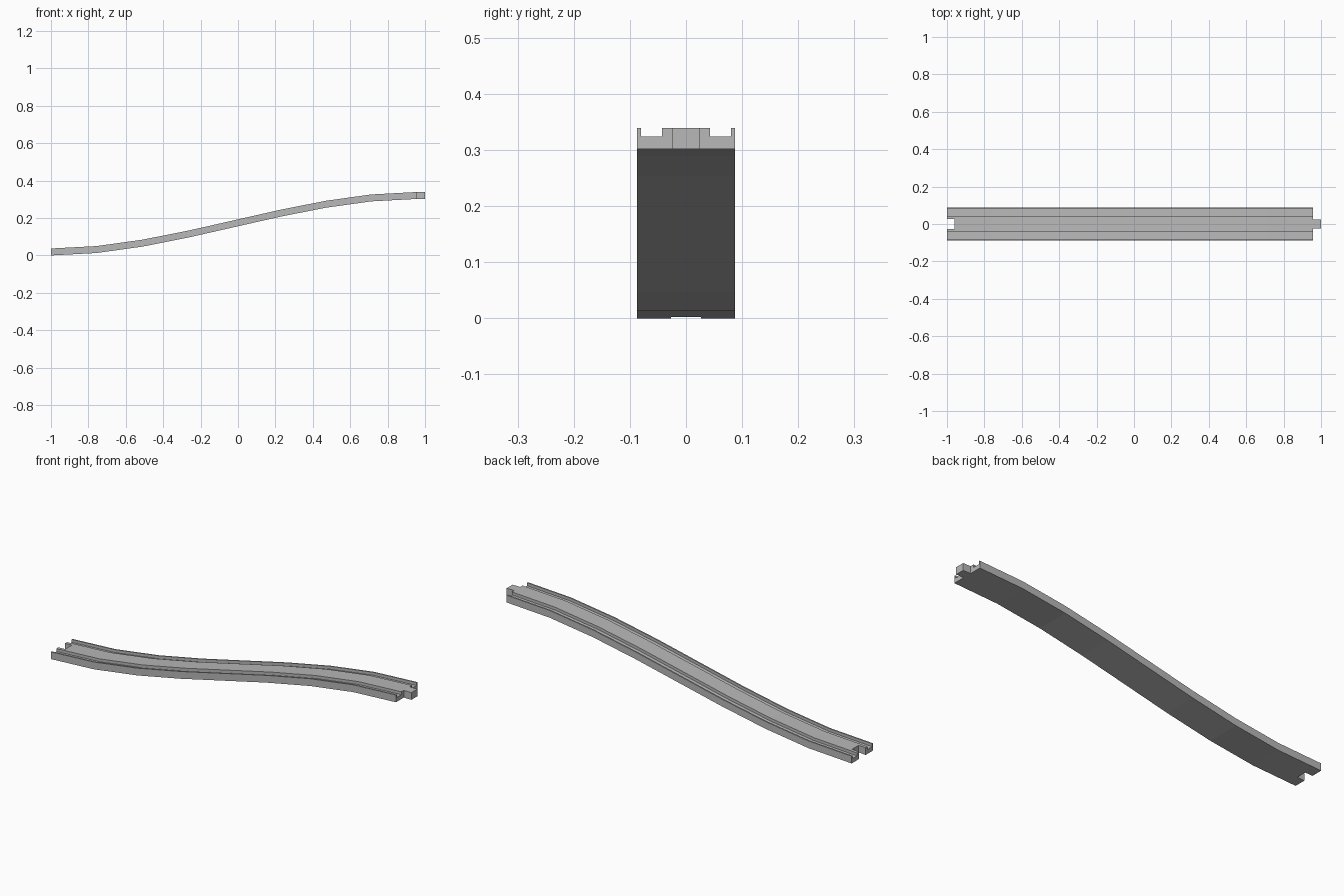
import bpy
import bmesh

cube = bpy.data.objects.get("Cube")
if cube:
    bpy.data.objects.remove(cube, do_unlink=True)

RISE, HEIGHT, FLOOR = 0.302, 0.037, 0.022      # climb, full depth, groove floor
X0, X1, SLOT_X, SEGMENTS = -1.0, 0.957, -0.96, 8
TAB, SLOT, GROOVE_IN, GROOVE_OUT, HALF = 0.024, 0.027, 0.043, 0.08, 0.087

grey = bpy.data.materials.new("track grey")
grey.use_nodes = True
colour = (0.48, 0.48, 0.48, 1)
grey.diffuse_color = colour
grey.node_tree.nodes["Principled BSDF"].inputs["Base Color"].default_value = colour

# S-shaped slope, faceted in equal segments
knots = [(X0 + (X1 - X0) * i / SEGMENTS,
          RISE * (3 * (i / SEGMENTS) ** 2 - 2 * (i / SEGMENTS) ** 3))
         for i in range(SEGMENTS + 1)]
slot_z = knots[1][1] * (SLOT_X - X0) / (knots[1][0] - X0)
stations = [knots[0], (SLOT_X, slot_z)] + knots[1:] + [(1.0, RISE)]

half = [TAB, SLOT, GROOVE_IN, GROOVE_OUT, HALF]
ys = [-y for y in reversed(half)] + half


def height(i, j):
    """Top of the cell at station i, column j; 0 where the track is open."""
    if not (0 <= i < len(stations) - 1 and 0 <= j < len(ys) - 1):
        return 0
    y = abs(ys[j] + ys[j + 1]) / 2
    if i == 0 and y < SLOT:                       # socket
        return 0
    if i == len(stations) - 2 and y > TAB:        # only the tab sticks out
        return 0
    return FLOOR if GROOVE_IN < y < GROOVE_OUT else HEIGHT


bm = bmesh.new()


def quad(*corners):
    """Face from (station, column, height above underside) corners."""
    bm.faces.new([bm.verts.new((stations[i][0], ys[j], stations[i][1] + h))
                  for i, j, h in corners])


for i in range(len(stations) - 1):
    for j in range(len(ys) - 1):
        h = height(i, j)
        if not h:
            continue
        # running surface and underside
        quad((i, j, h), (i + 1, j, h), (i + 1, j + 1, h), (i, j + 1, h))
        quad((i, j, 0), (i, j + 1, 0), (i + 1, j + 1, 0), (i + 1, j, 0))
        # walls towards lower or open neighbours
        for di, dj, a, b in ((-1, 0, (i, j + 1), (i, j)),
                             (1, 0, (i + 1, j), (i + 1, j + 1)),
                             (0, -1, (i, j), (i + 1, j)),
                             (0, 1, (i + 1, j + 1), (i, j + 1))):
            low = height(i + di, j + dj)
            if low < h:
                quad((*a, low), (*b, low), (*b, h), (*a, h))

# weld, then merge coplanar cells into clean faces
bmesh.ops.remove_doubles(bm, verts=bm.verts, dist=1e-5)
bmesh.ops.dissolve_limit(bm, angle_limit=0.005, verts=bm.verts, edges=bm.edges)

mesh = bpy.data.meshes.new("sloped_track")
bm.to_mesh(mesh)
bm.free()
mesh.materials.append(grey)
track = bpy.data.objects.new("sloped_track", mesh)
bpy.context.collection.objects.link(track)
